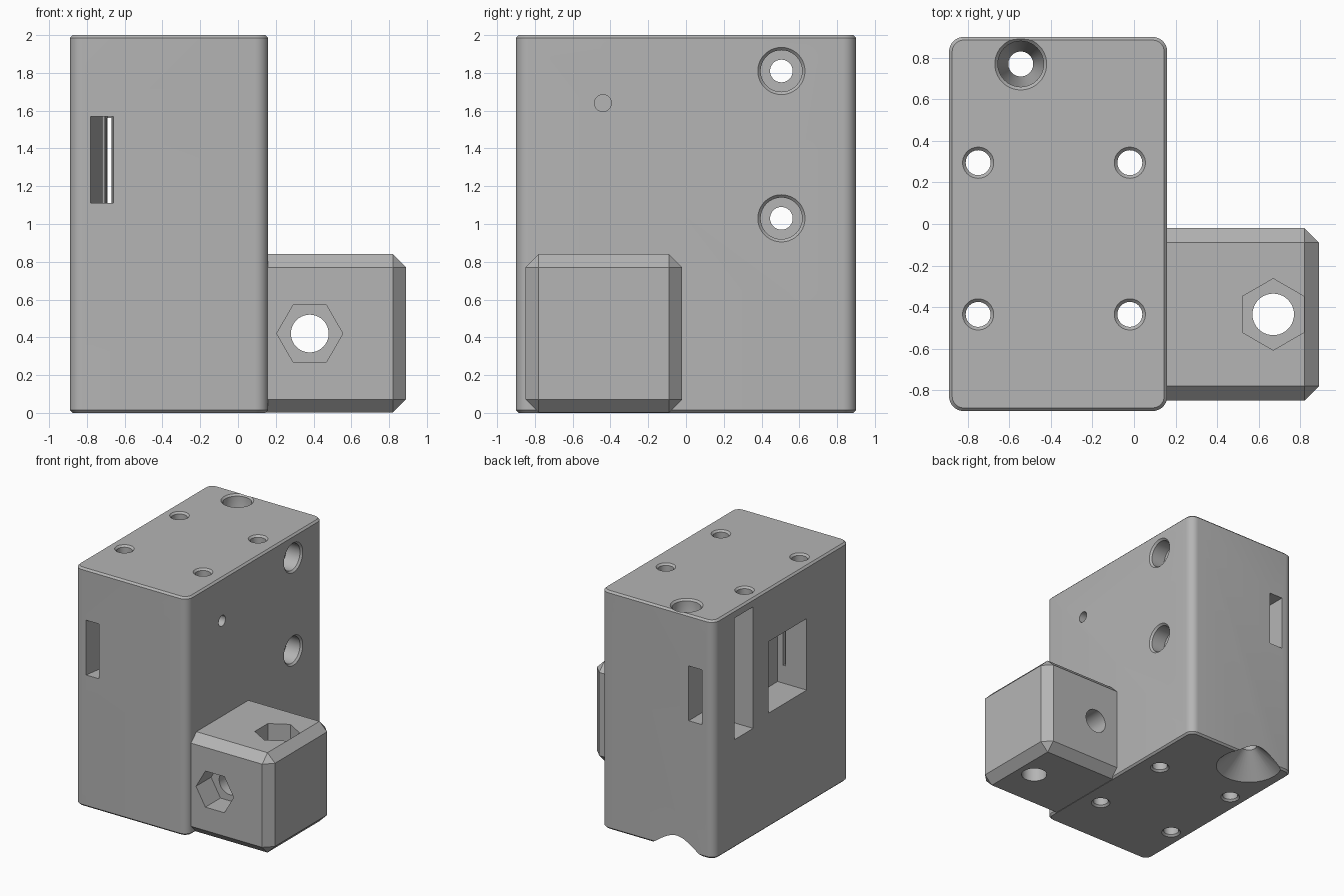
import bpy, bmesh, math
from mathutils import Matrix, Vector

cube = bpy.data.objects.get("Cube")
if cube:
    bpy.data.objects.remove(cube, do_unlink=True)

gray = bpy.data.materials.new("plain_gray")
gray.use_nodes = True
COLOUR = (0.46, 0.46, 0.46, 1)
gray.diffuse_color = COLOUR
gray.node_tree.nodes["Principled BSDF"].inputs["Base Color"].default_value = COLOUR


def make(name, bm):
    bmesh.ops.recalc_face_normals(bm, faces=bm.faces[:])
    mesh = bpy.data.meshes.new(name)
    bm.to_mesh(mesh)
    bm.free()
    mesh.materials.append(gray)
    ob = bpy.data.objects.new(name, mesh)
    bpy.context.collection.objects.link(ob)
    return ob


def box_bm(lo, hi):
    bm = bmesh.new()
    bmesh.ops.create_cube(bm, size=1)
    lo, hi = Vector(lo), Vector(hi)
    for v in bm.verts:
        v.co = [(a + b) / 2 + c * (b - a) for a, b, c in zip(lo, hi, v.co)]
    return bm


def loft(rings):
    """Closed solid through a list of equally sized point rings."""
    bm = bmesh.new()
    loops = [[bm.verts.new(p) for p in ring] for ring in rings]
    n = len(loops[0])
    for a, b in zip(loops, loops[1:]):
        for i in range(n):
            j = (i + 1) % n
            bm.faces.new((a[i], a[j], b[j], b[i]))
    bm.faces.new(loops[0])
    bm.faces.new(loops[-1])
    return bm


def drill(profile, axis, centre, sides=40, turn=0):
    """Turned cutter: profile is (radius, position along axis)."""
    rot = {"x": Matrix(((0, 0, 1), (1, 0, 0), (0, 1, 0))),
           "y": Matrix(((1, 0, 0), (0, 0, 1), (0, 1, 0))),
           "z": Matrix.Identity(3)}[axis]
    rings = []
    for r, t in profile:
        angles = [turn + math.tau * i / sides for i in range(sides)]
        rings.append([rot @ Vector((centre[0] + r * math.cos(a),
                                    centre[1] + r * math.sin(a), t)) for a in angles])
    return loft(rings)


def cut(ob, bm):
    cutter = make("cutter", bm)
    cutter.hide_render = True
    mod = ob.modifiers.new("cut", "BOOLEAN")
    mod.operation, mod.solver, mod.object = "DIFFERENCE", "EXACT", cutter
    bpy.context.view_layer.objects.active = ob
    bpy.ops.object.modifier_apply(modifier=mod.name)
    bpy.data.objects.remove(cutter, do_unlink=True)


def smooth(ob):
    bpy.ops.object.select_all(action="DESELECT")
    ob.select_set(True)
    bpy.context.view_layer.objects.active = ob
    bpy.ops.object.shade_smooth_by_angle(angle=math.radians(25))


# Main housing: rounded upright edges, small chamfer top and bottom
bm = box_bm((-0.89, -0.9, 0), (0.16, 0.9, 2))
upright = [e for e in bm.edges if abs(e.verts[0].co.z - e.verts[1].co.z) > 1]
bmesh.ops.bevel(bm, geom=upright, offset=0.07, segments=8, profile=0.5, affect="EDGES")
rims = [e for e in bm.edges if abs(e.verts[0].co.z - e.verts[1].co.z) < 0.1]
bmesh.ops.bevel(bm, geom=rims, offset=0.015, segments=1, affect="EDGES")
body = make("main_housing", bm)

# Four vertical bolt holes with eased rims
for x in (-0.75, -0.02):
    for y in (-0.435, 0.295):
        cut(body, drill([(0.085, -0.01), (0.06, 0.015), (0.06, 1.985), (0.085, 2.01)],
                        "z", (x, y)))

# Vertical feed channel: flared mouth above, wide cone below
cut(body, drill([(0.27, -0.01), (0.06, 0.18), (0.06, 1.72), (0.11, 1.9),
                 (0.11, 1.985), (0.135, 2.01)], "z", (-0.545, 0.77)))

# Counterbored cross holes and the tall pocket on the opposite side
for z in (1.03, 1.81):
    cut(body, drill([(0.06, -0.6), (0.06, 0.02), (0.11, 0.02), (0.11, 0.145),
                     (0.135, 0.17)], "x", (0.505, z)))
cut(body, box_bm((-1, 0.38, 0.91), (-0.54, 0.63, 1.93)))

# Small blind hole
cut(body, drill([(0.045, -0.1), (0.045, 0.2)], "x", (-0.44, 1.64), 24))

# Side window
cut(body, box_bm((-1, -0.33, 0.96), (-0.62, 0.18, 1.56)))


# Tapered slot from the front to the window, straight slot to the back
def slot(sections):
    cut(body, loft([[(a, y, 1.11), (b, y, 1.11), (b, y, 1.57), (a, y, 1.57)]
                    for y, a, b in sections]))


slot([(-0.92, -0.783, -0.66), (-0.3, -0.69, -0.67)])
slot([(0.15, -0.69, -0.67), (0.45, -0.69, -0.67)])
slot([(0.6, -0.78, -0.655), (0.95, -0.78, -0.655)])
smooth(body)

# Chamfered side block with two nut pockets and bolt holes
bm = box_bm((0.12, -0.85, 0.002), (0.89, -0.02, 0.84))
edges = [e for e in bm.edges if any(v.co.x > 0.5 for v in e.verts)]
bmesh.ops.bevel(bm, geom=edges, offset=0.07, segments=1, affect="EDGES")
block = make("side_block", bm)
cut(block, drill([(0.1, -1), (0.1, 0.1)], "y", (0.38, 0.42)))
cut(block, drill([(0.1, -0.1), (0.1, 1)], "z", (0.67, -0.435)))
cut(block, drill([(0.175, -1), (0.175, -0.65)], "y", (0.38, 0.42), 6))
cut(block, drill([(0.172, 0.64), (0.172, 1)], "z", (0.67, -0.435), 6, math.pi / 6))
smooth(block)
